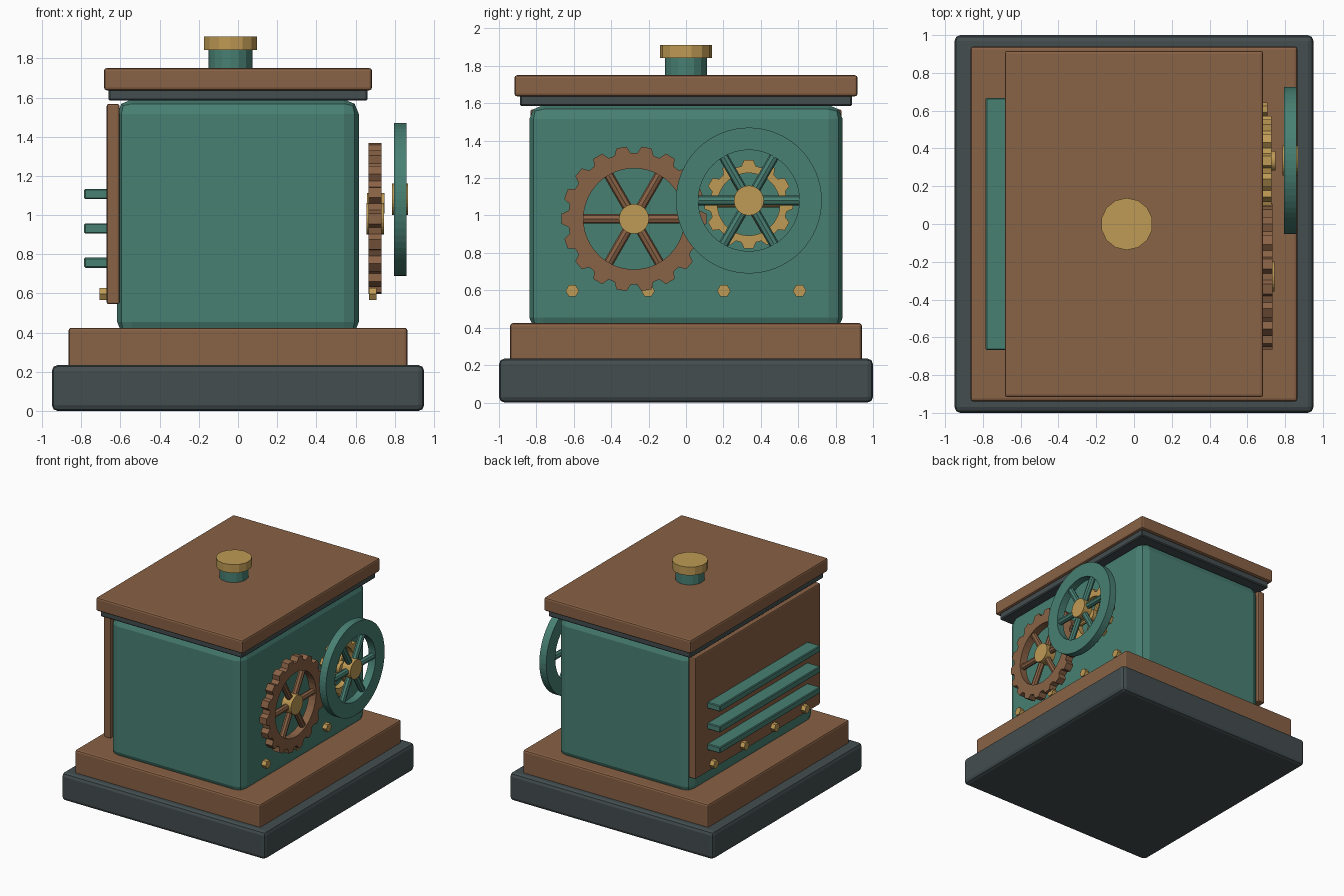
import bpy
import bmesh
from math import sin, cos, pi
from mathutils import Matrix, Vector

cube = bpy.data.objects.get("Cube")
if cube:
    bpy.data.objects.remove(cube, do_unlink=True)


def material(name, rgb):
    m = bpy.data.materials.new(name)
    m.use_nodes = True
    m.diffuse_color = (*rgb, 1)
    m.node_tree.nodes["Principled BSDF"].inputs["Base Color"].default_value = (*rgb, 1)
    return m


TEAL = material("teal paint", (0.065, 0.215, 0.170))
WOOD = material("brown wood", (0.250, 0.122, 0.060))
BRASS = material("brass", (0.520, 0.325, 0.090))
IRON = material("dark iron", (0.056, 0.074, 0.078))


def finish(name, bm, mat):
    bmesh.ops.recalc_face_normals(bm, faces=bm.faces)
    mesh = bpy.data.meshes.new(name)
    bm.to_mesh(mesh)
    bm.free()
    mesh.materials.append(mat)
    obj = bpy.data.objects.new(name, mesh)
    bpy.context.collection.objects.link(obj)
    return obj


def block(name, mat, x, y, z, bevel, segments=2):
    """Bevelled box from (min, max) ranges."""
    bm = bmesh.new()
    bmesh.ops.create_cube(bm, size=1)
    for v in bm.verts:
        v.co = Vector([(a + b) / 2 + c * (b - a) for (a, b), c in zip((x, y, z), v.co)])
    bmesh.ops.bevel(bm, geom=bm.edges[:], offset=bevel, segments=segments,
                    profile=0.5, affect='EDGES')
    return finish(name, bm, mat)


def rod(name, mat, center, direction, radius, length, sides, turn=0):
    """Capped cylinder centred on a point."""
    bm = bmesh.new()
    turned = Vector(direction).to_track_quat('Z', 'Y').to_matrix().to_4x4()
    bmesh.ops.create_cone(bm, cap_ends=True, segments=sides, radius1=radius,
                          radius2=radius, depth=length,
                          matrix=Matrix.Translation(center) @ turned @ Matrix.Rotation(turn, 4, 'Z'))
    return finish(name, bm, mat)


def rim(name, mat, center, outline, inner, width):
    """Flat ring facing +x; outline is a list of (angle, outer radius)."""
    bm = bmesh.new()
    rows = []
    for angle, outer in outline:
        row = [bm.verts.new(Vector(center) + Vector((dx, r * cos(angle), r * sin(angle))))
               for dx, r in ((-width / 2, inner), (-width / 2, outer),
                             (width / 2, outer), (width / 2, inner))]
        rows.append(row)
    for a, b in zip(rows, rows[1:] + rows[:1]):
        for i in range(4):
            j = (i + 1) % 4
            bm.faces.new((a[i], a[j], b[j], b[i]))
    return finish(name, bm, mat)


def toothed(teeth, root, tip):
    step = 2 * pi / teeth
    return [((t + f) * step, r) for t in range(teeth)
            for f, r in ((-0.36, root), (-0.2, tip), (0.2, tip), (0.36, root))]


def spoked(name, mat, center, outline, inner, width, spoke, hub, hub_width):
    """Rim with six round spokes and a brass hub."""
    rim(name + "_rim", mat, center, outline, inner, width)
    for k in range(6):
        d = Vector((0, cos(k * pi / 3), sin(k * pi / 3)))
        rod(name + "_spoke", mat, Vector(center) + d * (inner / 2), d,
            spoke, inner + 0.02, 8)
    rod(name + "_hub", BRASS, center, (1, 0, 0), hub, hub_width, 24)


# Stepped base
block("plinth", IRON, (-0.95, 0.95), (-1, 1), (0, 0.235), 0.03)
block("base_board", WOOD, (-0.865, 0.865), (-0.94, 0.94), (0.22, 0.425), 0.015)

# Cabinet body and lid
block("body", TEAL, (-0.617, 0.617), (-0.838, 0.838), (0.38, 1.59), 0.075)
block("lid_trim", IRON, (-0.662, 0.662), (-0.888, 0.888), (1.585, 1.645), 0.008, 1)
block("lid", WOOD, (-0.684, 0.684), (-0.917, 0.917), (1.637, 1.75), 0.014)

# Knob on the lid
rod("knob_stem", TEAL, (-0.038, 0, 1.79), (0, 0, 1), 0.112, 0.11, 16)
rod("knob_cap", BRASS, (-0.038, 0, 1.877), (0, 0, 1), 0.138, 0.07, 14)

# Gears and handwheel on the left side
spoked("large_gear", WOOD, (0.70, -0.278, 0.982), toothed(18, 0.352, 0.388),
       0.27, 0.066, 0.026, 0.08, 0.09)
spoked("small_gear", BRASS, (0.703, 0.335, 1.06), toothed(12, 0.207, 0.238),
       0.167, 0.05, 0.018, 0.052, 0.09)
circle = [(2 * pi * i / 64, 0.39) for i in range(64)]
spoked("handwheel", TEAL, (0.827, 0.336, 1.08), circle,
       0.27, 0.064, 0.026, 0.08, 0.082)

# Side panel with louvre slats
block("side_panel", WOOD, (-0.67, -0.605), (-0.832, 0.832), (0.545, 1.567), 0.01)
for z in (0.757, 0.932, 1.107):
    block("slat", TEAL, (-0.785, -0.655), (-0.668, 0.668), (z - 0.026, z + 0.026), 0.006, 1)

# Hexagonal bolts along both sides
for side in (-1, 1):
    for k in range(4):
        rod("bolt", BRASS, (side * 0.688, -0.608 + k * 0.405, 0.597),
            (side, 0, 0), 0.036, 0.04, 6, pi / 6)
